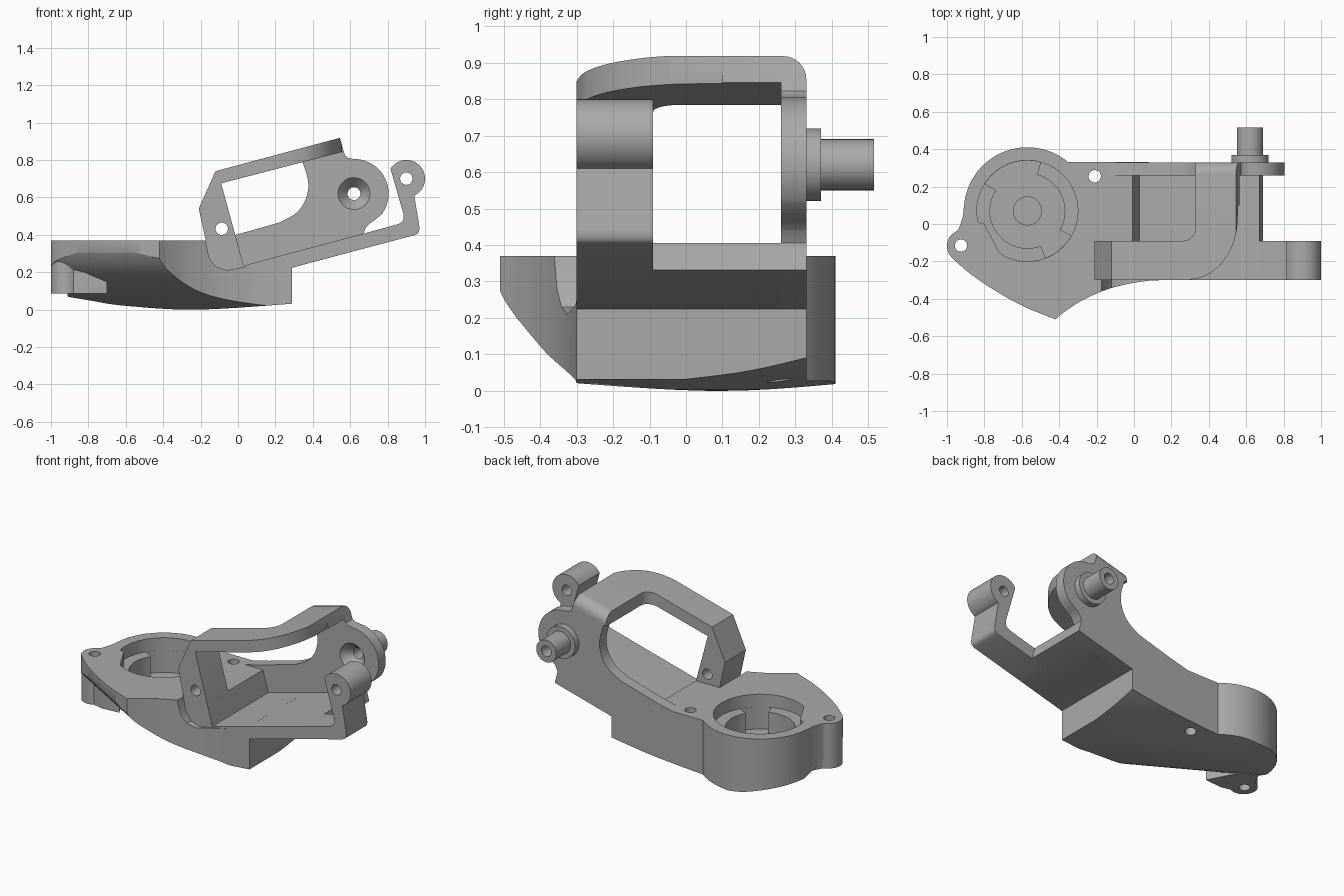
import bpy, bmesh, math
from mathutils import Vector

old = bpy.data.objects.get("Cube")
if old:
    bpy.data.objects.remove(old)

grey = bpy.data.materials.new("plain grey")
grey.use_nodes = True
colour = (0.4, 0.4, 0.4, 1)
grey.diffuse_color = colour
grey.node_tree.nodes["Principled BSDF"].inputs["Base Color"].default_value = colour


def arc(cx, cy, r, a, b, n=32):
    steps = [math.radians(a + (b - a) * i / n) for i in range(n + 1)]
    return [(cx + r * math.cos(t), cy + r * math.sin(t)) for t in steps]


def circle(cx, cy, r):
    return arc(cx, cy, r, 0, 360, 64)[:-1]


def curve(pts, n=6):
    """Smooth open curve through the given points."""
    p = [Vector(q) for q in [pts[0]] + pts + [pts[-1]]]
    out = []
    for a, b, c, d in zip(p, p[1:], p[2:], p[3:]):
        for i in range(n):
            t = i / n
            out.append(tuple((b * 2 + (c - a) * t + (a * 2 - b * 5 + c * 4 - d) * t**2
                              + (b * 3 - a - c * 3 + d) * t**3) / 2))
    return out + [pts[-1]]


def upright(u, v, w):    # plan outline, raised along z
    return (u, v, w)


def across(u, v, w):     # front outline, extruded along y
    return (u, w, v)


TIP = Vector((-0.42, -0.51, 0))
ALONG = Vector((0.865, -0.5, 0))
INWARD = Vector((0.5, 0.865, 0))


def keel(u, v, w):       # section swept along the slanted front edge
    return TIP + INWARD * u + ALONG * w + Vector((0, 0, v))


def prism(name, pts, frame, lo, hi, round_edge=None):
    bm = bmesh.new()
    a = [bm.verts.new(frame(u, v, lo)) for u, v in pts]
    b = [bm.verts.new(frame(u, v, hi)) for u, v in pts]
    bm.faces.new(a)
    bm.faces.new(b)
    for i in range(len(pts)):
        j = (i + 1) % len(pts)
        bm.faces.new((a[i], a[j], b[j], b[i]))
    bmesh.ops.recalc_face_normals(bm, faces=bm.faces)
    if round_edge:
        edge = bm.edges.get((b[0], b[1]))
        bmesh.ops.bevel(bm, geom=[edge], offset=round_edge, segments=8,
                        profile=0.5, affect='EDGES')
    mesh = bpy.data.meshes.new(name)
    bm.to_mesh(mesh)
    bm.free()
    mesh.materials.append(grey)
    ob = bpy.data.objects.new(name, mesh)
    bpy.context.collection.objects.link(ob)
    return ob


def combine(ob, tool, operation='DIFFERENCE'):
    """Apply a boolean and remove the tool."""
    mod = ob.modifiers.new("cut", 'BOOLEAN')
    mod.operation, mod.solver, mod.object = operation, 'EXACT', tool
    bpy.context.view_layer.update()
    result = bpy.data.meshes.new_from_object(
        ob.evaluated_get(bpy.context.evaluated_depsgraph_get()))
    ob.modifiers.clear()
    ob.data = result
    bpy.data.objects.remove(tool)


def drill(ob, x, y, r, frame, lo, hi):
    combine(ob, prism("drill", circle(x, y, r), frame, lo, hi))


TOP = 0.37

# Base body: plan outline trimmed by a curved underside
outline = (arc(-0.57, 0.07, 0.34, 50, 172)
           + curve([(-0.915, 0.04), (-0.94, -0.03), (-0.98, -0.07), (-1, -0.115), (-0.985, -0.165),
                    (-0.93, -0.22), (-0.85, -0.285), (-0.72, -0.37), (-0.58, -0.445), (-0.42, -0.51)])
           + curve([(-0.38, -0.475), (-0.28, -0.41), (-0.15, -0.352), (-0.03, -0.32), (0.08, -0.303)])
           + [(0.15, -0.3), (0.29, -0.3), (0.29, 0.33)])
base = prism("base_body", outline, upright, -0.1, TOP)
belly = curve([(-0.045, 0.37), (-0.02, 0.305), (0.03, 0.235), (0.1, 0.175), (0.2, 0.108), (0.3, 0.065),
               (0.43, 0.03), (0.6, 0), (0.75, 0.025), (0.95, 0.055), (1.15, 0.11)])
combine(base, prism("belly", belly + [(1.15, 0.6), (-0.045, 0.6)], keel, -2, 2), 'INTERSECT')
sole = curve([(-1.1, 0.1), (-0.8, 0.05), (-0.6, 0.02), (-0.2, 0), (0.4, 0.04)])
combine(base, prism("sole", sole + [(0.4, 0.6), (-1.1, 0.6)], across, -1, 1), 'INTERSECT')

# Clear the space for the tilted bracket
combine(base, prism("bay", [(0.03, 0.235), (-0.11, 0.75), (1, 0.9), (1, 0.495)], across, -0.7, 0.26))
combine(base, prism("front_relief", [(-0.21, 0.54), (-0.155, 0.28), (-0.12, 0.23), (-0.06, 0.21),
                                     (0.2, 0.26), (0.2, 0.54)], across, -0.7, -0.3))

# Round socket with two notches in its ledge
SX, SY = -0.57, 0.07
drill(base, SX, SY, 0.27, upright, 0.29, 0.5)
drill(base, SX, SY, 0.2, upright, 0.15, 0.5)
for start, end in ((75, 147), (-69, -30)):
    notch = arc(SX, SY, 0.269, start, end) + arc(SX, SY, 0.19, end, start)
    combine(base, prism("notch", notch, upright, 0.15, 0.45))
drill(base, SX, SY, 0.075, upright, 0.09, 0.5)

# Screw lug on the left end
lug = prism("screw_lug", arc(-0.92, -0.115, 0.08, 120, 300)
            + [(-0.82, -0.2), (-0.7, -0.19), (-0.8, 0), (-0.9, 0.04), (-0.935, -0.03)],
            upright, 0.085, TOP)
for ob in (base, lug):
    drill(ob, -0.925, -0.115, 0.033, upright, -0.2, 0.6)
drill(base, -0.21, 0.255, 0.033, upright, -0.2, 0.6)

# Bracket floor and left leg
floor = prism("bracket_floor", [(0, 0.147), (0.69, 0.331), (0.67, 0.406), (0, 0.227)], across, -0.3, 0.33)
combine(floor, prism("floor_start", [(-0.1, 0), (0.2, 0.2), (0.03, 0.235), (-0.1, 0.3)], across, -1, 1))
sill = prism("bracket_sill", [(0.02, 0.2), (0.22, 0.205), (0.24, 0.291), (0.03, 0.235)], across, -0.3, 0.26)
leg = prism("left_leg", [(-0.21, 0.54), (-0.12, 0.74), (-0.09, 0.675), (0.03, 0.235)]
            + curve([(-0.06, 0.21), (-0.105, 0.22), (-0.14, 0.25), (-0.155, 0.29)]), across, -0.3, -0.09)
drill(leg, -0.087, 0.432, 0.033, across, -0.5, 0.2)

# Front arm rising to the right-hand boss
arm = prism("front_arm", [(0.6, 0.307)]
            + curve([(0.945, 0.398), (0.963, 0.41), (0.97, 0.43), (0.968, 0.455)])
            + arc(0.9, 0.7, 0.1, -65, 148)
            + curve([(0.885, 0.51), (0.885, 0.485), (0.875, 0.468), (0.855, 0.456)])
            + [(0.6, 0.387)], across, -0.3, -0.09)
drill(arm, 0.9, 0.7, 0.033, across, -0.5, 0.2)

# Sweeping top strip with a rounded back edge
strip = prism("top_strip", [(-0.12, 0.74), (0.545, 0.918), (0.565, 0.845), (-0.09, 0.675)],
              across, -0.3, 0.33, round_edge=0.065)
plan = ([(-0.3, -0.4), (0.2, -0.4), (0.2, -0.3)]
        + curve([(0.29, -0.3), (0.38, -0.277), (0.46, -0.22), (0.52, -0.13), (0.548, -0.04), (0.555, 0.05)])
        + [(0.555, 0.1), (0.6, 0.1), (0.6, 0.4), (0.33, 0.4)]
        + arc(0.26, -0.02, 0.07, 0, -90, 8) + [(-0.3, -0.09)])
combine(strip, prism("strip_plan", plan, upright, 0, 1.2), 'INTERSECT')

# Back plate with window edge and round pivot end
plate = prism("back_plate", [(-0.13, TOP), (-0.13, 0.2), (0.2, 0.2), (0.69, 0.331), (0.67, 0.406)]
              + curve([(0.685, 0.44), (0.705, 0.46), (0.74, 0.485)])
              + arc(0.62, 0.62, 0.185, -35, 90)
              + [(0.59, 0.81), (0.573, 0.822), (0.565, 0.845)]
              + curve([(0.345, 0.79), (0.37, 0.71), (0.375, 0.64), (0.35, 0.565), (0.3, 0.508), (0.22, 0.465)])
              + [(-0.01, 0.4)], across, 0.26, 0.33)

# Pivot collar and pin, bored through with a countersink
collar = prism("pivot_collar", circle(0.62, 0.62, 0.1), across, 0.33, 0.37)
pin = prism("pivot_pin", circle(0.62, 0.62, 0.07), across, 0.37, 0.515)
for ob in (plate, collar, pin):
    drill(ob, 0.62, 0.62, 0.034, across, 0, 0.8)
bpy.ops.mesh.primitive_cone_add(vertices=64, radius1=0.087, radius2=0.034, depth=0.06,
                                location=(0.62, 0.288, 0.62), rotation=(-math.pi / 2, 0, 0))
combine(plate, bpy.context.object)

# Smooth shading with sharp edges kept
bpy.ops.object.select_all(action='DESELECT')
for ob in (base, lug, floor, sill, leg, arm, strip, plate, collar, pin):
    ob.data.materials.clear()
    ob.data.materials.append(grey)
    ob.select_set(True)
bpy.context.view_layer.objects.active = base
bpy.ops.object.shade_smooth_by_angle(angle=math.radians(30))
